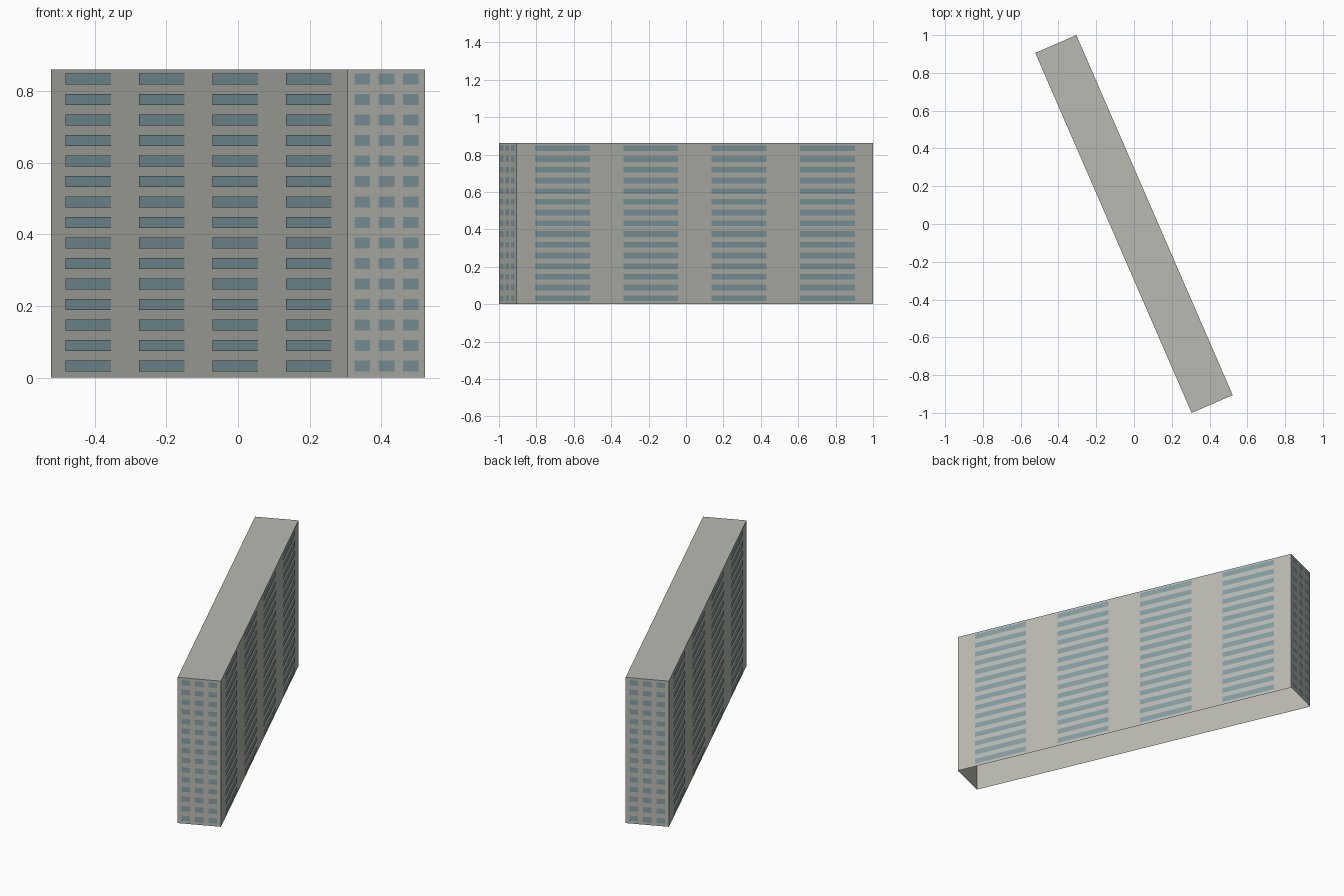
import bpy, bmesh, math
from mathutils import Vector

if "Cube" in bpy.data.objects:
    bpy.data.objects.remove(bpy.data.objects["Cube"])

H = 0.861                      # block height
LONG, SHORT = 2.078, 0.237     # plan size
ANGLE = math.atan2(-1.906, 0.828)   # direction of the long side in plan
ROWS, Z0, PITCH, WIN_H = 15, 0.032, 0.05725, 0.0305
GAP = 0.002                    # window plates sit just off the wall


def material(name, rgb):
    m = bpy.data.materials.new(name)
    m.diffuse_color = (*rgb, 1)
    m.use_nodes = True
    m.node_tree.nodes["Principled BSDF"].inputs["Base Color"].default_value = m.diffuse_color
    return m


def finish(bm, name, mat):
    mesh = bpy.data.meshes.new(name)
    bm.to_mesh(mesh)
    bm.free()
    mesh.materials.append(mat)
    ob = bpy.data.objects.new(name, mesh)
    ob.rotation_euler.z = ANGLE
    bpy.context.collection.objects.link(ob)


wall = material("concrete grey", (0.49, 0.49, 0.445))
glass = material("window blue", (0.225, 0.34, 0.38))

# Hollow block: four walls and a flat roof, open underneath
bm = bmesh.new()
bmesh.ops.create_cube(bm, size=1)
for v in bm.verts:
    v.co = (v.co.x * LONG, v.co.y * SHORT, (v.co.z + 0.5) * H)
bm.normal_update()
bottom = [f for f in bm.faces if f.normal.z < -0.5]
bmesh.ops.delete(bm, geom=bottom, context='FACES_ONLY')
finish(bm, "building_shell", wall)


# Grid of windows on one wall; u runs along the wall, n points outward
def window_wall(name, n, length, depth, columns, margin, width):
    n = Vector(n)
    u = Vector((-n.y, n.x, 0))
    step = (1 - 2 * margin - width) / (columns - 1)
    bm = bmesh.new()
    for c in range(columns):
        a = (margin + c * step - 0.5) * length
        b = a + width * length
        for r in range(ROWS):
            z = Z0 + r * PITCH
            lo, hi = z - WIN_H / 2, z + WIN_H / 2
            base = n * (depth / 2 + GAP)
            bm.faces.new([bm.verts.new(base + u * s + Vector((0, 0, t)))
                          for s, t in ((a, lo), (b, lo), (b, hi), (a, hi))])
    finish(bm, name, glass)


for side, s in (("left", -1), ("right", 1)):
    window_wall(side + "_long_windows", (0, s, 0), LONG, SHORT, 4, 0.0515, 0.1537)
for side, s in (("back", -1), ("front", 1)):
    window_wall(side + "_end_windows", (s, 0, 0), SHORT, LONG, 3, 0.0875, 0.2)
